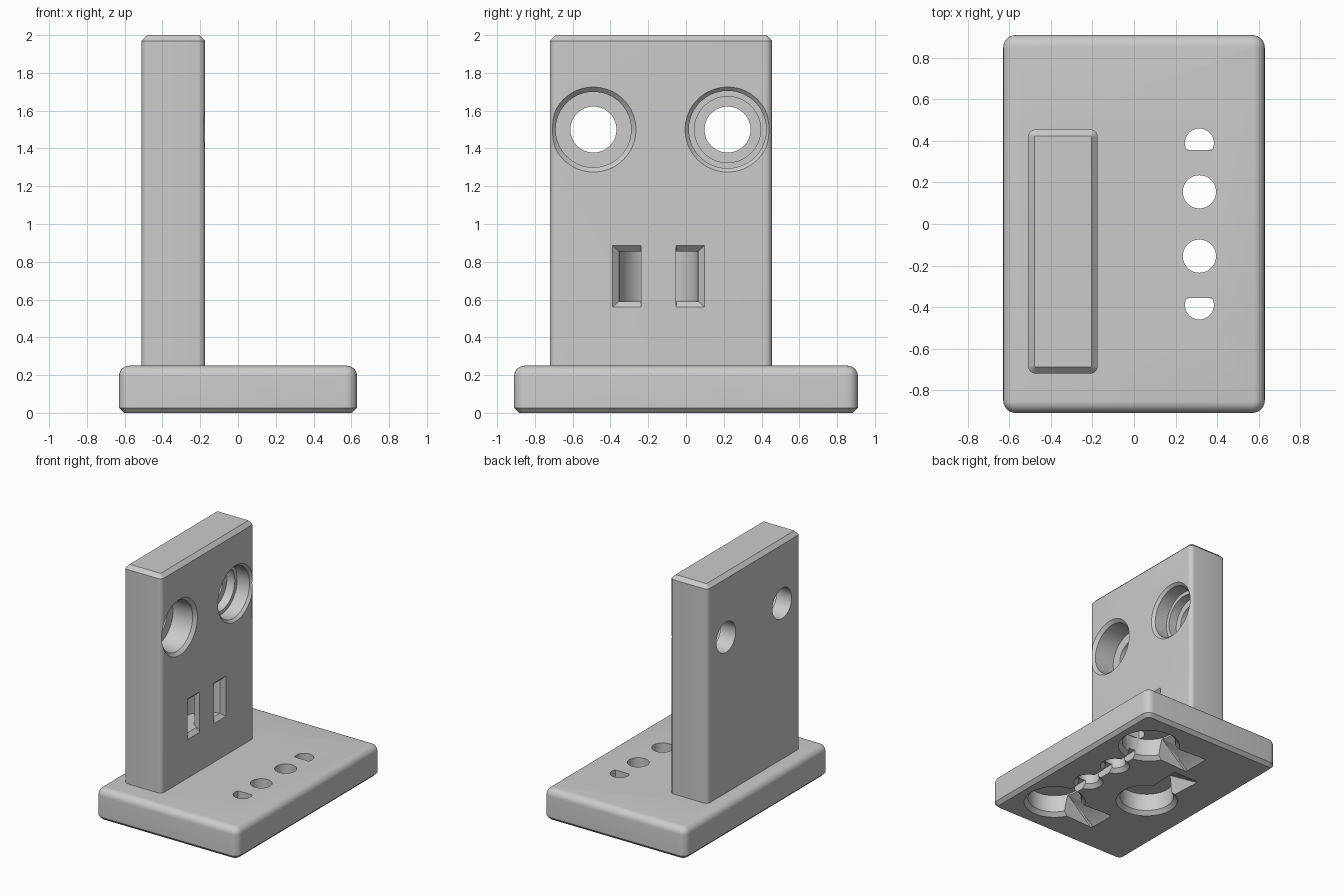
import bpy, bmesh, math
from mathutils import Matrix, Vector

cube = bpy.data.objects.get("Cube")
if cube:
    bpy.data.objects.remove(cube, do_unlink=True)

grey = bpy.data.materials.new("plain_grey")
grey.use_nodes = True
grey.diffuse_color = (0.6, 0.6, 0.6, 1)
grey.node_tree.nodes["Principled BSDF"].inputs["Base Color"].default_value = (0.6, 0.6, 0.6, 1)


def finish(name, bm):
    bmesh.ops.recalc_face_normals(bm, faces=bm.faces)
    mesh = bpy.data.meshes.new(name)
    bm.to_mesh(mesh)
    bm.free()
    mesh.materials.append(grey)
    ob = bpy.data.objects.new(name, mesh)
    bpy.context.collection.objects.link(ob)
    return ob


def block(name, lo, hi, corner, top, top_segments, bottom=0):
    """Box with rounded upright edges and softened rims."""
    lo, hi = Vector(lo), Vector(hi)
    bm = bmesh.new()
    bmesh.ops.create_cube(bm, size=1)
    for v in bm.verts:
        v.co = Vector([a if c < 0 else b for a, b, c in zip(lo, hi, v.co)])
    upright = [e for e in bm.edges if abs(e.verts[0].co.z - e.verts[1].co.z) > 0.01]
    bmesh.ops.bevel(bm, geom=upright, offset=corner, segments=6, profile=0.5, affect='EDGES')
    for z, size, segs in ((hi.z, top, top_segments), (lo.z, bottom, 1)):
        if size:
            rim = [e for e in bm.edges if all(abs(v.co.z - z) < 1e-4 for v in e.verts)]
            bmesh.ops.bevel(bm, geom=rim, offset=size, segments=segs, profile=0.5, affect='EDGES')
    return finish(name, bm)


def lathe(name, profile, place, steps=64):
    """Spin a closed (radius, height) outline around local z."""
    bm = bmesh.new()
    vs = [bm.verts.new((r, 0, h)) for r, h in profile]
    es = [bm.edges.new((vs[i], vs[(i + 1) % len(vs)])) for i in range(len(vs))
          if profile[i][0] + profile[(i + 1) % len(vs)][0] > 0]
    bmesh.ops.spin(bm, geom=vs + es, cent=(0, 0, 0), axis=(0, 0, 1),
                   angle=2 * math.pi, steps=steps)
    bmesh.ops.remove_doubles(bm, verts=bm.verts, dist=1e-5)
    bm.transform(place)
    return finish(name, bm)


def hull(name, points):
    bm = bmesh.new()
    for p in points:
        bm.verts.new(p)
    bmesh.ops.convex_hull(bm, input=bm.verts)
    bmesh.ops.dissolve_limit(bm, angle_limit=0.001, verts=bm.verts, edges=bm.edges)
    return finish(name, bm)


def combine(target, tool, operation='DIFFERENCE'):
    tool.hide_render = True
    mod = target.modifiers.new("cut", 'BOOLEAN')
    mod.operation, mod.solver, mod.object = operation, 'EXACT', tool
    bpy.context.view_layer.objects.active = target
    bpy.ops.object.modifier_apply(modifier=mod.name)
    bpy.data.objects.remove(tool, do_unlink=True)


FACE = -0.175      # drilled face of the upright
BASE_TOP = 0.25

# Base plate and upright wall
stand = block("mounting_stand", (-.63, -.91, 0), (.63, .91, BASE_TOP), .06, .055, 6, .027)
wall = block("wall", (-.51, -.72, .1), (FACE, .455, 2), .035, .03, 1)
combine(stand, wall, 'UNION')


def into_wall(y, z):
    """Local z points out of the drilled face."""
    return Matrix.Translation((FACE, y, z)) @ Matrix.Rotation(math.pi / 2, 4, 'Y')


# Counterbored holes through the wall, one with an extra shoulder
plain = [(0, .1), (.325, .1), (.2, -.025), (.2, -.2), (.122, -.2), (.122, -.5), (0, -.5)]
stepped = [(0, .1), (.325, .1), (.205, -.02), (.205, -.13), (.175, -.13),
           (.175, -.2), (.122, -.2), (.122, -.5), (0, -.5)]
for y, outline in ((-.49, plain), (.22, stepped)):
    combine(stand, lathe("wall_bore", outline, into_wall(y, 1.5)))

# Curved strap channel with flared mouths
STRAP_Y = -.145
combine(stand, lathe("strap_channel", [(.092, .59), (.21, .59), (.21, .855), (.092, .855)],
                     Matrix.Translation((FACE, STRAP_Y, 0))))
for side in (-1, 1):
    mouth = []
    for x, grow in ((FACE + .03, .06), (FACE - .03, 0)):
        for y in (.095 - grow * .08, .21 + grow * 1.1):
            for z in (.59 - grow, .855 + grow):
                mouth.append((x, STRAP_Y + side * y, z))
    combine(stand, hull("strap_mouth", mouth))

# Magnet pockets under the base, each with a sloping pry slot
pocket = [(0, -.1), (.33, -.1), (.2, .03), (.2, .17), (0, .17)]
for x, y, turn in ((.315, .55, 90), (.315, -.55, 90), (-.2, -.09, 0)):
    place = Matrix.Translation((x, y, 0)) @ Matrix.Rotation(math.radians(turn), 4, 'Z')
    combine(stand, lathe("magnet_pocket", pocket, place))
    ramp = [place @ Vector((s * w, d, z)) for s in (-1, 1)
            for w, d, z in ((.07, .1, .16), (.1, .1, -.02), (.07, .19, .16),
                            (.12, .48, -.02), (.1, .45, .01))]
    combine(stand, hull("pry_slot", ramp))

# Round screw holes and shallow groove between the pockets
HOLE_X = .315
screw = [(0, -.1), (.21, -.1), (.08, .03), (.08, .4), (0, .4)]
for y in (-.155, .155):
    combine(stand, lathe("screw_hole", screw, Matrix.Translation((HOLE_X, y, 0)), 48))
combine(stand, hull("link_groove", [(HOLE_X + sx * .03, sy * .4, z)
                                    for sx in (-1, 1) for sy in (-1, 1) for z in (-.05, .06)]))

# Flat-sided vent holes opening into the pockets
for side in (-1, 1):
    outline = []
    for i in range(40):
        a = i * math.tau / 40
        outline.append((HOLE_X + .07 * math.cos(a), side * max(.357, .39 + .07 * math.sin(a))))
    combine(stand, hull("vent_hole", [(x, y, z) for x, y in outline for z in (.12, .4)]))

# Smooth the rounds, keep crisp edges
bpy.ops.object.select_all(action='DESELECT')
stand.select_set(True)
bpy.context.view_layer.objects.active = stand
bpy.ops.object.shade_smooth_by_angle(angle=math.radians(30))
